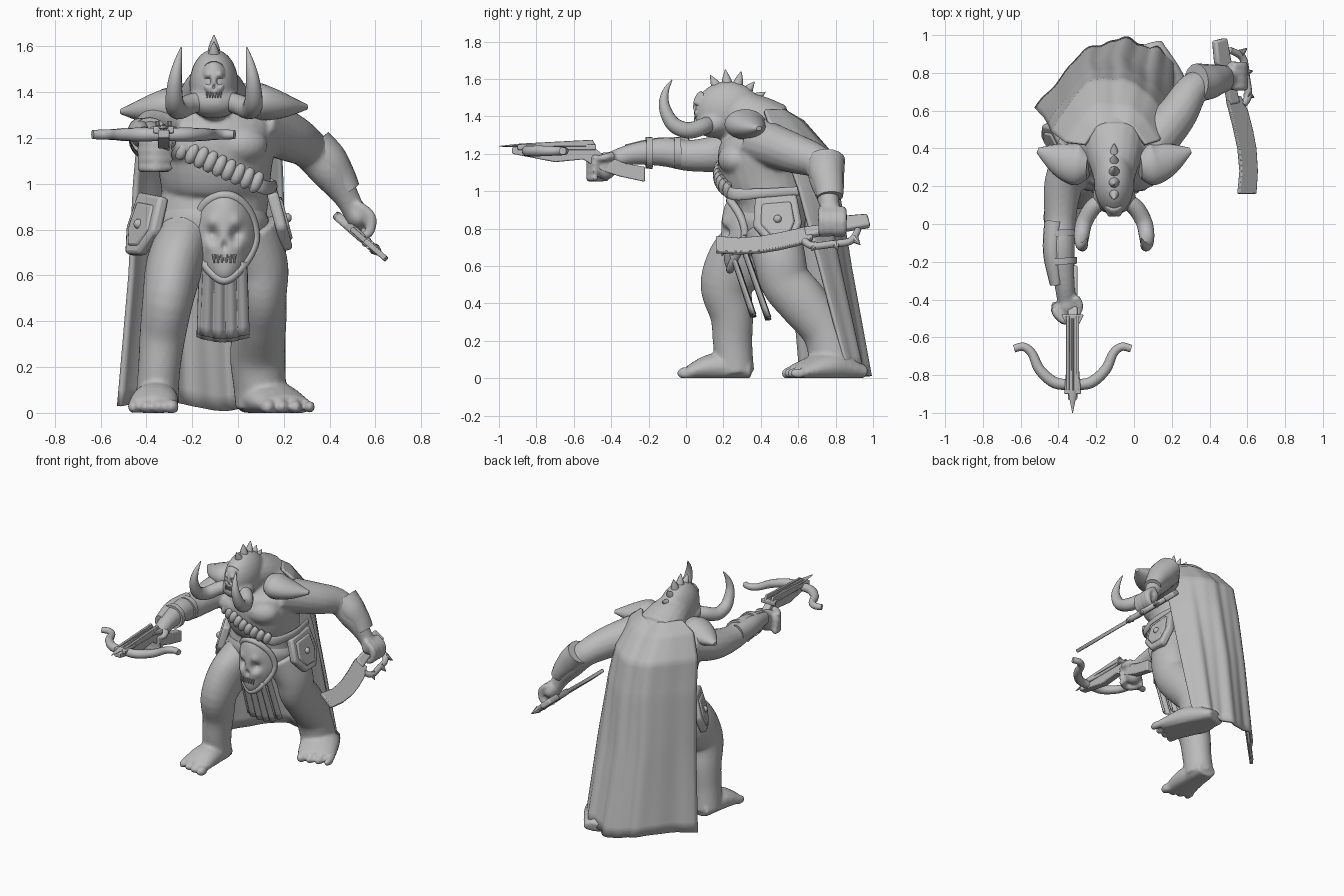
import bpy, bmesh
from math import sin, cos, pi, exp, sqrt
from mathutils import Vector, Matrix

cube = bpy.data.objects.get("Cube")
if cube:
    bpy.data.objects.remove(cube)

GREY = (0.5, 0.5, 0.5, 1)
grey = bpy.data.materials.new("plain grey")
grey.use_nodes = True
grey.diffuse_color = GREY
grey.node_tree.nodes["Principled BSDF"].inputs["Base Color"].default_value = GREY
Y, Z = Vector((0, 1, 0)), Vector((0, 0, 1))
MID = -0.105  # centre line of the head and shoulders


def finish(name, bm, angle=0.7):
    bmesh.ops.recalc_face_normals(bm, faces=bm.faces)
    me = bpy.data.meshes.new(name)
    bm.to_mesh(me)
    bm.free()
    me.materials.append(grey)
    me.shade_smooth()
    me.set_sharp_from_angle(angle=angle)
    ob = bpy.data.objects.new(name, me)
    bpy.context.scene.collection.objects.link(ob)
    return ob


def tube(bm, pts, up=Z, n=16, sub=5):
    """Capped smooth tube; points are x, y, z, side radius, up radius."""
    P = [Vector((*p, p[3]) if len(p) == 4 else p) for p in pts]
    path = []
    for i in range(len(P) - 1):
        p0, p1, p2, p3 = P[max(i - 1, 0)], P[i], P[i + 1], P[min(i + 2, len(P) - 1)]
        for k in range(sub):
            t = k / sub
            path.append(p1 + (p2 - p0) * (t / 2) + (p0 * 2 - p1 * 5 + p2 * 4 - p3) * (t * t / 2)
                        + (p1 * 3 - p0 - p2 * 3 + p3) * (t ** 3 / 2))
    path.append(P[-1])
    C = [Vector(p[:3]) for p in path]
    rings = []
    for i, p in enumerate(path):
        tan = (C[min(i + 1, len(C) - 1)] - C[max(i - 1, 0)]).normalized()
        side = tan.cross(up).normalized()
        top = side.cross(tan)
        a, b = max(p[3], 0.001), max(p[4], 0.001)
        rings.append([bm.verts.new(C[i] + side * a * cos(2 * pi * j / n) + top * b * sin(2 * pi * j / n))
                      for j in range(n)])
    for r, s in zip(rings, rings[1:]):
        for j in range(n):
            bm.faces.new((r[j], r[(j + 1) % n], s[(j + 1) % n], s[j]))
    bm.faces.new(rings[0])
    bm.faces.new(rings[-1])


def tube_part(name, *paths, **kw):
    bm = bmesh.new()
    for p in paths:
        tube(bm, p, **kw)
    return finish(name, bm)


def ball(bm, at, size):
    bmesh.ops.create_uvsphere(bm, u_segments=24, v_segments=14, radius=1,
                              matrix=Matrix.Translation(at) @ Matrix.Diagonal((*size, 1)))


def prism(name, outline, origin, u, v, thick, bevel=0.006):
    """Flat outline in the u, v plane, given thickness."""
    o, u, v = Vector(origin), Vector(u).normalized(), Vector(v).normalized()
    w = u.cross(v).normalized() * thick / 2
    bm = bmesh.new()
    lo, hi = ([bm.verts.new(o + u * a + v * b + w * s) for a, b in outline] for s in (-1, 1))
    bm.faces.new(lo)
    bm.faces.new(hi)
    for i in range(len(lo)):
        k = (i + 1) % len(lo)
        bm.faces.new((lo[i], lo[k], hi[k], hi[i]))
    ob = finish(name, bm)
    mod = ob.modifiers.new("soft edges", 'BEVEL')
    mod.width, mod.segments = bevel, 2
    return ob


def sheet(name, f, nu, nv, thick):
    bm = bmesh.new()
    g = [[bm.verts.new(f(i / nu, j / nv)) for i in range(nu + 1)] for j in range(nv + 1)]
    for j in range(nv):
        for i in range(nu):
            bm.faces.new((g[j][i], g[j][i + 1], g[j + 1][i + 1], g[j + 1][i]))
    bmesh.ops.remove_doubles(bm, verts=bm.verts, dist=0.0004)
    ob = finish(name, bm, 1.2)
    mod = ob.modifiers.new("thickness", 'SOLIDIFY')
    mod.thickness, mod.offset = thick, 0
    return ob


def flip(pts, axis=MID, dz=0):
    return [(2 * axis - p[0], p[1], p[2] + dz, *p[3:]) for p in pts]


# Body: torso, neck, legs, arms, feet and hands fused into one skin
bm = bmesh.new()
tube(bm, [(-.1, .43, .66, .15, .12), (-.12, .44, .8, .23, .18), (-.1, .46, .95, .235, .2), (-.1, .43, 1.08, .25, .24),
          (-.1, .42, 1.2, .27, .25), (-.1, .42, 1.3, .25, .21), (-.1, .4, 1.41, .14, .14)], Y, 28)
tube(bm, [(MID, .46, 1.33, .17, .15), (MID, .36, 1.39, .145, .13), (MID, .26, 1.41, .115), (MID, .18, 1.41, .09)], n=20)
ball(bm, (MID, .225, 1.43), (.108, .178, .158))
ball(bm, (MID, .15, 1.36), (.115, .1, .075))
for x in (-.2, 0):
    ball(bm, (x, .27, 1.17), (.13, .1, .09))
tube(bm, [(-.22, .44, .8, .12, .14), (-.275, .31, .65, .125, .18), (-.305, .22, .5, .112, .145), (-.33, .245, .33, .1, .115),
          (-.345, .25, .18, .092, .105), (-.355, .265, .03, .095, .1)], Y, 24)
tube(bm, [(.04, .46, .8, .14, .15), (.1, .5, .64, .12, .14), (.105, .53, .52, .108, .135), (.1, .62, .41, .112, .135),
          (.085, .74, .26, .12, .125), (.095, .785, .12, .115, .13), (.1, .79, .02, .11, .13)], Y, 24)
tube(bm, [(-.35, .35, .04, .07, .05), (-.36, .16, .06, .1, .075), (-.375, .02, .03, .11, .04)])
tube(bm, [(.07, .95, .03, .08, .04), (.13, .77, .06, .13, .085), (.215, .59, .03, .125, .045)])
for i in range(4):
    size = (.032 - .003 * i, .045, .034 - .002 * i)
    ball(bm, (-.29 - .056 * i, -.003 + .012 * i, .026), size)
    ball(bm, (.13 + .061 * i, .555 + .015 * i, .026), size)
tube(bm, [(-.28, .4, 1.27, .13), (-.37, .22, 1.21, .105), (-.39, .03, 1.19, .085), (-.39, -.12, 1.21, .078),
          (-.37, -.3, 1.195, .056), (-.355, -.42, 1.15, .05)])
tube(bm, [(.06, .38, 1.27, .125), (.22, .57, 1.205, .108), (.31, .71, 1.15, .088), (.4, .745, 1.05, .082),
          (.475, .765, .94, .056), (.52, .785, .85, .048)], Y)
ball(bm, (-.355, -.43, 1.135), (.058, .065, .075))
ball(bm, (.525, .785, .86), (.05, .08, .06))
for i in range(4):
    z, y = 1.07 + .037 * i, .725 + .038 * i
    tube(bm, [(-.42, -.41 - .01 * i, z, .018), (-.415, -.47, z, .022), (-.36, -.515, z, .022), (-.29, -.48, z, .017)], n=10)
    tube(bm, [(.52, y, .91, .02), (.58, y, .86, .022), (.575, y, .79, .021), (.53, y, .765, .015)], Y, 10)
tube(bm, [(-.31, -.39, 1.19, .024), (-.285, -.44, 1.18, .02), (-.31, -.49, 1.17, .014)], n=10)
for v in bm.verts:
    v.co.z = max(v.co.z, 0)
body = finish("body", bm)
mod = body.modifiers.new("fuse", 'REMESH')
mod.mode, mod.voxel_size, mod.use_smooth_shade = 'VOXEL', 0.011, True
mod = body.modifiers.new("soften", 'SMOOTH')
mod.factor, mod.iterations = 0.5, 5


# Skull reliefs: belt buckle wrapped round the belly, and face mask
def skull(name, x0, y0, z0, W, H, D, wrap):
    dents = [(.4, .1, .2, .6), (-.4, .1, .2, .6), (.3, .06, .14, .25), (-.3, .06, .14, .25), (0, -.2, .12, .4), (0, -.55, .2, .15),
             (.42, .36, .18, -.35), (-.42, .36, .18, -.35), (.5, -.2, .16, -.25), (-.5, -.2, .16, -.25)]

    def f(u, r):
        a = 2 * pi * u
        px = r * cos(a) * (1 - .4 * max(0, -sin(a)) ** 1.5)
        pz = r * sin(a)
        d = sqrt(max(0, 1 - r * r)) - sum(k * exp(-((px - ex) ** 2 + (pz - ez) ** 2) / s ** 2) for ex, ez, s, k in dents)
        return Vector((x0 + W * px, y0 - D * d + wrap * px * px, z0 + H * pz))
    sheet(name, f, 56, 24, .006)
    return f


f = skull("buckle_skull", -.06, .235, .765, .135, .185, .045, .08)
rim = [(*f(i / 32, 1), .021) for i in range(33)]
tube_part("buckle_rim", rim, up=Y, n=10, sub=2)
skull("face_mask", MID, .085, 1.44, .066, .092, .045, .04)
teeth = [[(x0 + (i - 2.5) * w, y0, z0, w * .45), (x0 + (i - 2.5) * w, y0 - .006, z0 - 2 * w, w * .2)]
         for x0, y0, z0, w in ((-.06, .2, .69, .018), (MID, .05, 1.4, .012)) for i in range(6)]
tube_part("skull_teeth", *teeth, up=Y, n=8, sub=1)

# Tusks and crest spikes
tusk = [(-.06, .13, 1.365, .042), (.005, .09, 1.345, .045), (.053, .01, 1.325, .044), (.068, -.07, 1.36, .04),
        (.065, -.115, 1.45, .03), (.052, -.11, 1.53, .018), (.038, -.075, 1.595, .003)]
tube_part("tusks", tusk, flip(tusk), up=Vector((1, 0, .2)))
tips = [(.13, 1.62), (.21, 1.65), (.295, 1.64), (.365, 1.585), (.425, 1.53), (.455, 1.475)]
tube_part("crest_spikes", *[[(MID, .24 + (y - .24) * k, 1.42 + (z - 1.42) * k, r) for k, r in ((.6, .034), (.8, .022), (1, .002))]
                            for y, z in tips], up=Vector((1, 0, 0)), n=10, sub=2)

# Shoulder guards
guard = [(.03, .31, 1.37, .07, .06), (.08, .315, 1.36, .11, .08), (.13, .325, 1.35, .105, .075),
         (.21, .355, 1.34, .075, .05), (.3, .39, 1.335, .015, .012)]
tube_part("shoulder_guards", guard, flip(guard, dz=-.02), n=20)

# Forearm guards with straps
tube_part("right_bracer", [(-.42, .01, 1.21, .055, .075), (-.43, -.15, 1.22, .052, .066), (-.41, -.32, 1.205, .035, .045)])
tube_part("left_bracer", [(.33, .75, 1.17, .085, .1), (.39, .752, 1.1, .088, .095), (.445, .765, 1.03, .07, .08),
                          (.485, .77, .97, .052, .07)], up=Y)
tube_part("right_straps", *[[(-.388, y, 1.205, .086), (-.386, y - .035, 1.205, .084)] for y in (-.03, -.18)], n=20, sub=1)

# Crossbow
BOW = -.325
prism("crossbow_stock", [(-.93, 1.2), (-.93, 1.235), (-.5, 1.24), (-.45, 1.2), (-.33, 1.15), (-.22, 1.13),
                         (-.22, 1.05), (-.36, 1.08), (-.45, 1.11), (-.55, 1.17), (-.7, 1.155)], (BOW, 0, 0), Y, Z, .05)
prism("crossbow_deck", [(-.06, -.48), (-.03, -.54), (-.03, -.72), (-.045, -.9), (.045, -.9), (.03, -.72), (.03, -.54), (.06, -.48)],
      (BOW, 0, 1.235), (1, 0, 0), Y, .03)
for s in (-1, 1):
    prism("crossbow_rail", [(-.88, 1.24), (-.88, 1.255), (-.5, 1.275), (-.48, 1.24)], (BOW + s * .026, 0, 0), Y, Z, .018, .003)
limb = [(BOW, -.85, 1.215, .028), (-.42, -.84, 1.215, .03), (-.5, -.77, 1.215, .028), (-.54, -.685, 1.215, .024),
        (-.585, -.65, 1.215, .022), (-.635, -.66, 1.215, .02)]
tube_part("crossbow_limbs", limb, flip(limb, BOW), n=12)
tube_part("crossbow_bolt", [(BOW, -.5, 1.255, .008), (BOW, -.9, 1.245, .008)],
          [(BOW, -.88, 1.245, .026, .01), (BOW, -1, 1.24, .002)], n=8, sub=1)

# Curved sword with knuckle guard
HILT, ACROSS = Vector((.5, 0, .8)), Vector((.75, 0, -.66))
prism("sword_blade", [(.16, .07), (.28, .085), (.4, .07), (.52, .035), (.65, -.01), (.68, .08), (.6, .13),
                      (.5, .165), (.4, .19), (.28, .2), (.16, .19)], HILT, Y, ACROSS, .024, .005)
prism("sword_handle", [(.63, .0), (.8, -.035), (.85, -.09), (.97, -.105), (.985, -.02), (.9, 0), (.8, .025), (.64, .07)],
      HILT, Y, ACROSS, .04, .012)


def on_sword(y, t, r):
    return (*(HILT + ACROSS * t + Y * y), r)


tube_part("knuckle_guard", [on_sword(.63, .1, .02), on_sword(.68, .14, .02), on_sword(.78, .125, .02),
                            on_sword(.88, .1, .02), on_sword(.92, .01, .018)], up=Vector((.66, 0, .75)), n=10)
tube_part("guard_spikes", *[[on_sword(y, t, .025), on_sword(y + d, t + .05, .003)]
                            for y, t, d in ((.69, .13, -.02), (.8, .12, .01), (.9, .08, .03))], up=Y, n=8, sub=1)

# Cape, draped from the shoulders; rows give height, left, middle and right
ROWS = [(1.43, -.26, .42, -.1, .51, .06, .42), (1.37, -.36, .43, -.11, .62, .13, .44), (1.22, -.43, .48, -.11, .76, .18, .53),
        (1, -.45, .52, -.1, .81, .19, .61), (.6, -.47, .55, -.11, .87, .2, .72), (.03, -.52, .6, -.08, .97, .2, .87)]


def cape(u, v):
    s = v * (len(ROWS) - 1)
    i = min(int(s), len(ROWS) - 2)
    z, lx, ly, mx, my, rx, ry = [a + (b - a) * (s - i) for a, b in zip(ROWS[i], ROWS[i + 1])]
    p, q, r = (1 - u) * (1 - 2 * u), 4 * u * (1 - u), u * (2 * u - 1)
    wave = sin(2 * pi * u)
    bulge = .03 * wave * wave * (1 - v) + .04 * v * wave
    fold = v * (.012 * sin(u * 22 + 2 * v) + .005 * sin(u * 47))
    return Vector((p * lx + q * mx + r * rx, p * ly + q * my + r * ry + bulge + fold, z + .02 * v * sin(u * 9)))


sheet("cape", cape, 60, 40, .02)

# Belt, loincloth and hip plates
tube_part("belt", [(-.115, .44, .78, .24, .185), (-.115, .445, .83, .25, .195), (-.115, .45, .87, .24, .19)], up=Y, n=32)
for name, y0, y1, top, low in (("loincloth", .25, .36, .66, .345), ("under_cloth", .3, .44, .72, .33)):
    sheet(name, lambda u, v: Vector((-.17 + .21 * u + .012 * (v - .5) * (2 * u - 1), y0 + (y1 - y0) * v + .01 * sin(u * 26),
                                     top + (low - top) * v - .02 * v * sin(u * pi))), 30, 8, .014)
PLATE = [(-.12, -.12), (.1, -.14), (.13, .02), (.08, .14), (-.04, .14), (-.13, .04)]
for side, at, u, v, out in (("left", (.18, .49, .845), (0, 1, 0), (.27, 0, -1), (.025, 0, .005)),
                            ("right", (-.405, .42, .825), (-.45, .85, 0), (-.25, -.1, -1), (-.022, -.012, 0))):
    prism(side + "_hip_plate", PLATE, at, u, v, .05, .015)
    prism(side + "_hip_panel", [(a * .7, b * .7) for a, b in PLATE], Vector(at) + Vector(out), u, v, .02, .01)
    bm = bmesh.new()
    ball(bm, Vector(at) + Vector(out) * 1.3, (.022, .022, .022))
    finish(side + "_hip_stud", bm)


# Chest strap with a row of rounds
def chest(x, gap):
    return .43 - (.24 + gap) * sqrt(max(0, 1 - ((x + .1) / .3) ** 2))


strap = [(x, chest(x, .01), 1.15 - (x + .25) * .45, .012, .032) for x in (-.24, -.15, -.05, .05, .12)]
tube_part("chest_strap", strap + [(.16, .43, .99, .012, .025), (.14, .6, 1, .012, .025)], n=12)
rounds = []
for i in range(9):
    x = -.24 + .04 * i
    y, z = chest(x, .02), 1.155 - (x + .25) * .45
    rounds.append([(x - .018, y + .01, z - .036, .016), (x - .008, y, z - .018, .024),
                   (x + .008, y, z + .018, .024), (x + .018, y + .01, z + .036, .016)])
tube_part("chest_rounds", *rounds, up=Y, n=12, sub=2)
